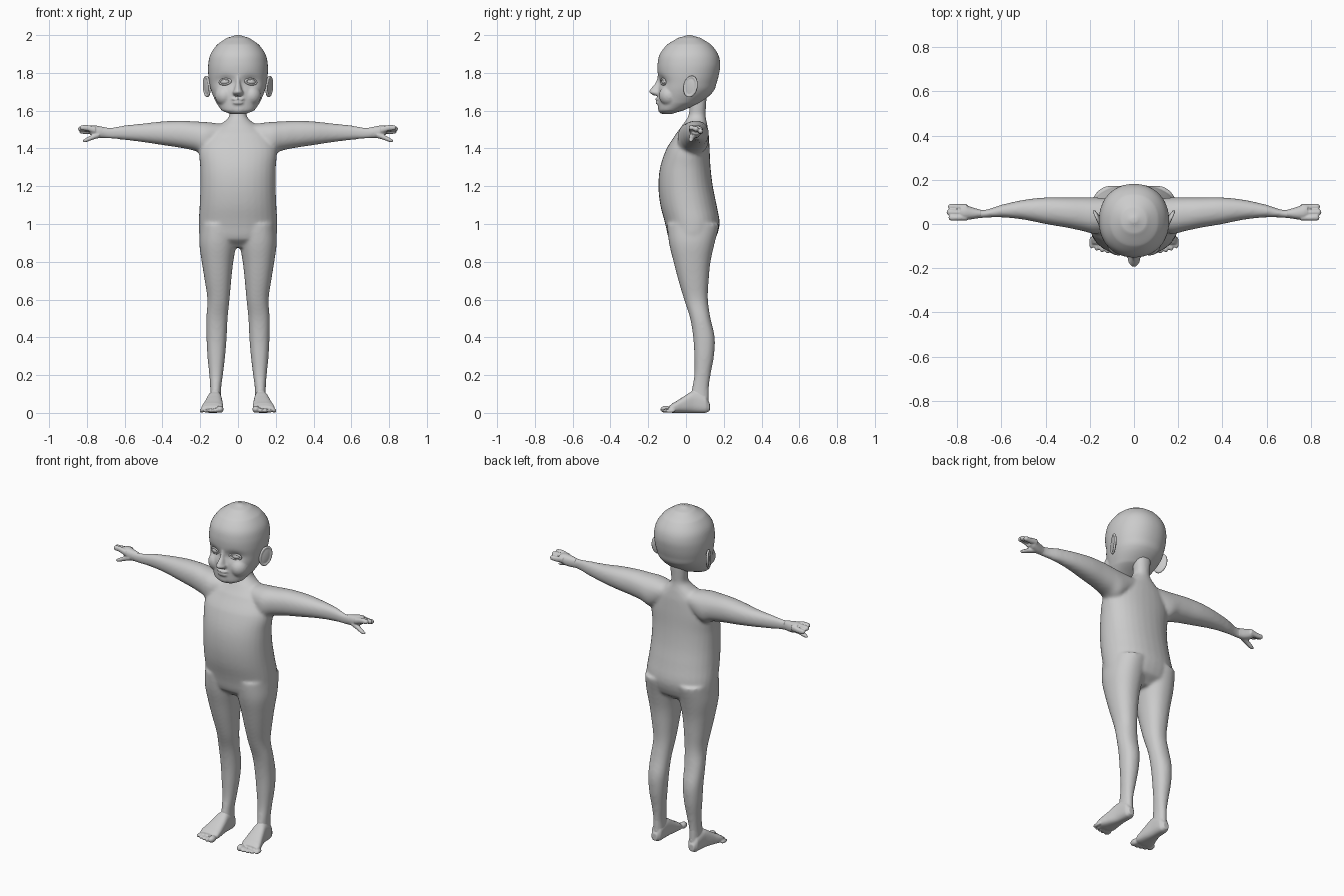
import bpy, bmesh, math
from mathutils import Matrix, Vector

if "Cube" in bpy.data.objects:
    bpy.data.objects.remove(bpy.data.objects["Cube"])

clay = bpy.data.materials.new("clay_grey")
clay.diffuse_color = (0.6, 0.6, 0.6, 1)
clay.use_nodes = True
clay.node_tree.nodes["Principled BSDF"].inputs["Base Color"].default_value = clay.diffuse_color


def spline(rows, steps):
    """Resample section rows smoothly."""
    out = []
    for i in range(len(rows) - 1):
        p = [rows[max(0, min(len(rows) - 1, i + k))] for k in (-1, 0, 1, 2)]
        for s in range(steps):
            t = s / steps
            row = [b + t * (c - b) if j == 0 else
                   0.5 * (2*b + (c-a)*t + (2*a-5*b+4*c-d)*t*t + (3*b-a-3*c+d)*t**3)
                   for j, (a, b, c, d) in enumerate(zip(*p))]
            out.append(row)
    return out + [list(rows[-1])]


def loft(bm, axis, rows, side=1, power=2.2, steps=4, n=32):
    """Rounded sections (t, a0, a1, b0, b1) stacked along an axis."""
    rings = []
    for t, a0, a1, b0, b1 in spline(rows, steps):
        ring = []
        for k in range(n):
            ang = 2 * math.pi * k / n
            c, s = math.cos(ang), math.sin(ang)
            a = (a0+a1)/2 + (a1-a0)/2 * math.copysign(abs(c)**(2/power), c)
            b = (b0+b1)/2 + (b1-b0)/2 * math.copysign(abs(s)**(2/power), s)
            x, y, z = {'x': (t, a, b), 'y': (a, t, b), 'z': (a, b, t)}[axis]
            ring.append(bm.verts.new((x * side, y, z)))
        rings.append(ring)
    for r, q in zip(rings, rings[1:]):
        for k in range(n):
            bm.faces.new((r[k], r[(k+1) % n], q[(k+1) % n], q[k]))
    bm.faces.new(rings[0])
    bm.faces.new(rings[-1])


def ball(bm, centre, radii, rot=Matrix()):
    bmesh.ops.create_uvsphere(bm, u_segments=24, v_segments=16, radius=1,
        matrix=Matrix.Translation(centre) @ rot @ Matrix.Diagonal((*radii, 1)))


def ring_tube(bm, mat, rx, rz, r, n=32, m=10):
    """Oval tube lying in the local xz plane."""
    grid = []
    for i in range(n):
        a = 2 * math.pi * i / n
        d = Vector((math.cos(a), 0, math.sin(a)))
        grid.append([bm.verts.new(mat @ (Vector((rx*d.x, 0, rz*d.z))
                     + d * r * math.cos(2*math.pi*j/m)
                     + Vector((0, r * math.sin(2*math.pi*j/m), 0)))) for j in range(m)])
    for i in range(n):
        g, h = grid[i], grid[(i+1) % n]
        for j in range(m):
            bm.faces.new((g[j], g[(j+1) % m], h[(j+1) % m], h[j]))


def finish(bm, name, voxel=None, smooth=0):
    bmesh.ops.recalc_face_normals(bm, faces=bm.faces)
    for f in bm.faces:
        f.smooth = True
    me = bpy.data.meshes.new(name)
    bm.to_mesh(me)
    bm.free()
    me.materials.append(clay)
    ob = bpy.data.objects.new(name, me)
    bpy.context.collection.objects.link(ob)
    if voxel:
        m = ob.modifiers.new("fuse", 'REMESH')
        m.mode, m.voxel_size, m.use_smooth_shade = 'VOXEL', voxel, True
    if smooth:
        m = ob.modifiers.new("soften", 'SMOOTH')
        m.factor, m.iterations = 0.5, smooth
    return ob


# Body: torso and neck, with arms and legs fused in
bm = bmesh.new()
torso = [(.875, .13, -.04, .10), (.92, .198, -.09, .155), (1.0, .208, -.11, .178),
         (1.1, .203, -.136, .162), (1.2, .199, -.146, .142), (1.3, .2, -.137, .13),
         (1.4, .205, -.103, .125), (1.48, .165, -.052, .12), (1.53, .09, -.015, .112),
         (1.57, .047, .012, .104), (1.62, .047, .018, .106), (1.68, .05, .02, .11)]
loft(bm, 'z', [(z, -w, w, f, b) for z, w, f, b in torso])
leg = [(1.0, .0, .2, -.10, .176), (.9, .008, .205, -.09, .152), (.8, .025, .192, -.066, .13),
       (.7, .036, .176, -.04, .12), (.6, .045, .162, -.01, .116), (.5, .055, .168, .022, .13),
       (.4, .06, .167, .038, .152), (.3, .068, .162, .044, .148), (.2, .08, .152, .044, .13),
       (.12, .09, .147, .03, .12), (.04, .088, .15, .02, .122)]
arm = [(.08, -.02, .11, 1.43, 1.53), (.17, -.045, .12, 1.365, 1.54), (.23, -.032, .12, 1.388, 1.543),
       (.3, -.017, .12, 1.403, 1.547), (.4, 0, .12, 1.418, 1.543), (.5, .02, .109, 1.433, 1.532),
       (.6, .03, .087, 1.445, 1.522), (.68, .028, .063, 1.452, 1.51), (.73, .022, .074, 1.455, 1.517)]
for s in (1, -1):
    loft(bm, 'z', leg, s)
    loft(bm, 'x', arm, s)
finish(bm, "body", .008, 10)

# Hands: palm, three fingers and a thumb
for s, label in ((1, "left"), (-1, "right")):
    bm = bmesh.new()
    loft(bm, 'x', [(.69, .03, .064, 1.456, 1.51), (.73, .022, .075, 1.455, 1.517),
                   (.765, .02, .085, 1.463, 1.523), (.785, .025, .085, 1.475, 1.52)], s)
    for y, dz, tip in ((.028, .006, .838), (.052, .0, .847), (.077, -.012, .84)):
        z = 1.503 + dz
        loft(bm, 'x', [(.755, y-.013, y+.013, 1.48, 1.515), (.8, y-.013, y+.013, z-.015, z+.015),
                       (tip-.008, y-.012, y+.014, z-.012, z+.013), (tip, y-.005, y+.007, z-.005, z+.006)], s)
    loft(bm, 'x', [(.735, .02, .06, 1.455, 1.49), (.77, .018, .046, 1.446, 1.474),
                   (.805, .015, .038, 1.434, 1.455), (.82, .02, .033, 1.434, 1.446)], s)
    finish(bm, label + "_hand", .004, 3)

    # Feet with five toes
    bm = bmesh.new()
    loft(bm, 'y', [(.126, .105, .14, .01, .05), (.105, .09, .152, 0, .09), (.04, .086, .16, 0, .115),
                   (-.02, .08, .178, 0, .082), (-.07, .078, .194, 0, .052), (-.09, .085, .19, .003, .038)],
         s, power=2.7)
    loft(bm, 'z', [(.05, .09, .148, .02, .12), (.12, .092, .146, .032, .12), (.16, .09, .146, .04, .12)], s)
    for k in range(5):
        r = .019 if k == 0 else .0135 - .0008 * k
        ball(bm, (s * (.095 + .0245 * k), -.108 + .0015 * k * k, r), (r, .028, r))
    finish(bm, label + "_foot", .005, 4)

# Head: skull with softly pressed eye sockets, cheeks, nose and lips
bm = bmesh.new()
skull = [(1.583, .045, -.13, -.07), (1.6, .085, -.145, -.015), (1.64, .114, -.148, .075),
         (1.7, .14, -.148, .143), (1.75, .152, -.145, .163), (1.8, .158, -.15, .176),
         (1.85, .157, -.15, .181), (1.9, .145, -.138, .169), (1.95, .11, -.1, .133),
         (1.985, .06, -.043, .078), (2.0, .015, .005, .03)]
loft(bm, 'z', [(z, -w, w, f, b) for z, w, f, b in skull], steps=8, n=96, power=2.15)
for v in bm.verts:
    if v.co.y < 0:
        d = ((abs(v.co.x) - .066) / .042)**2 + ((v.co.z - 1.752) / .03)**2
        v.co.y += .018 * math.exp(-d)
loft(bm, 'z', [(1.785, -.012, .012, -.15, -.09), (1.745, -.014, .014, -.163, -.09),
               (1.71, -.022, .022, -.19, -.09), (1.695, -.03, .03, -.193, -.09),
               (1.68, -.024, .024, -.172, -.09)])
ball(bm, (0, -.148, 1.661), (.035, .015, .009))
ball(bm, (0, -.147, 1.642), (.031, .015, .009))
ball(bm, (0, -.122, 1.608), (.045, .026, .025))
for s in (1, -1):
    ball(bm, (s * .07, -.088, 1.68), (.052, .055, .055))
finish(bm, "head", .006, 3)

for s, label in ((1, "left"), (-1, "right")):
    # Eyes and their lids
    turn = Matrix.Rotation(s * math.radians(20), 4, 'Z')
    bm = bmesh.new()
    ball(bm, (s * .068, -.103, 1.753), (.03, .026, .02), turn)
    finish(bm, label + "_eye")
    bm = bmesh.new()
    tilt = Matrix.Rotation(s * math.radians(7), 4, 'Y')
    ring_tube(bm, Matrix.Translation((s * .068, -.121, 1.753)) @ turn @ tilt, .031, .014, .0055)
    finish(bm, label + "_eyelids")

    # Ears: thin shell with a raised rim, flaring backwards
    bm = bmesh.new()
    rot = Matrix.Rotation(-s * math.radians(24), 4, 'Z') @ Matrix.Rotation(math.radians(-14), 4, 'X')
    at = Vector((s * .162, .024, 1.728))
    ball(bm, at, (.01, .036, .056), rot)
    quarter = Matrix.Rotation(math.radians(90), 4, 'Z')
    ring_tube(bm, Matrix.Translation(at + Vector((s * .004, 0, 0))) @ rot @ quarter, .034, .052, .007)
    finish(bm, label + "_ear", .004, 2)
